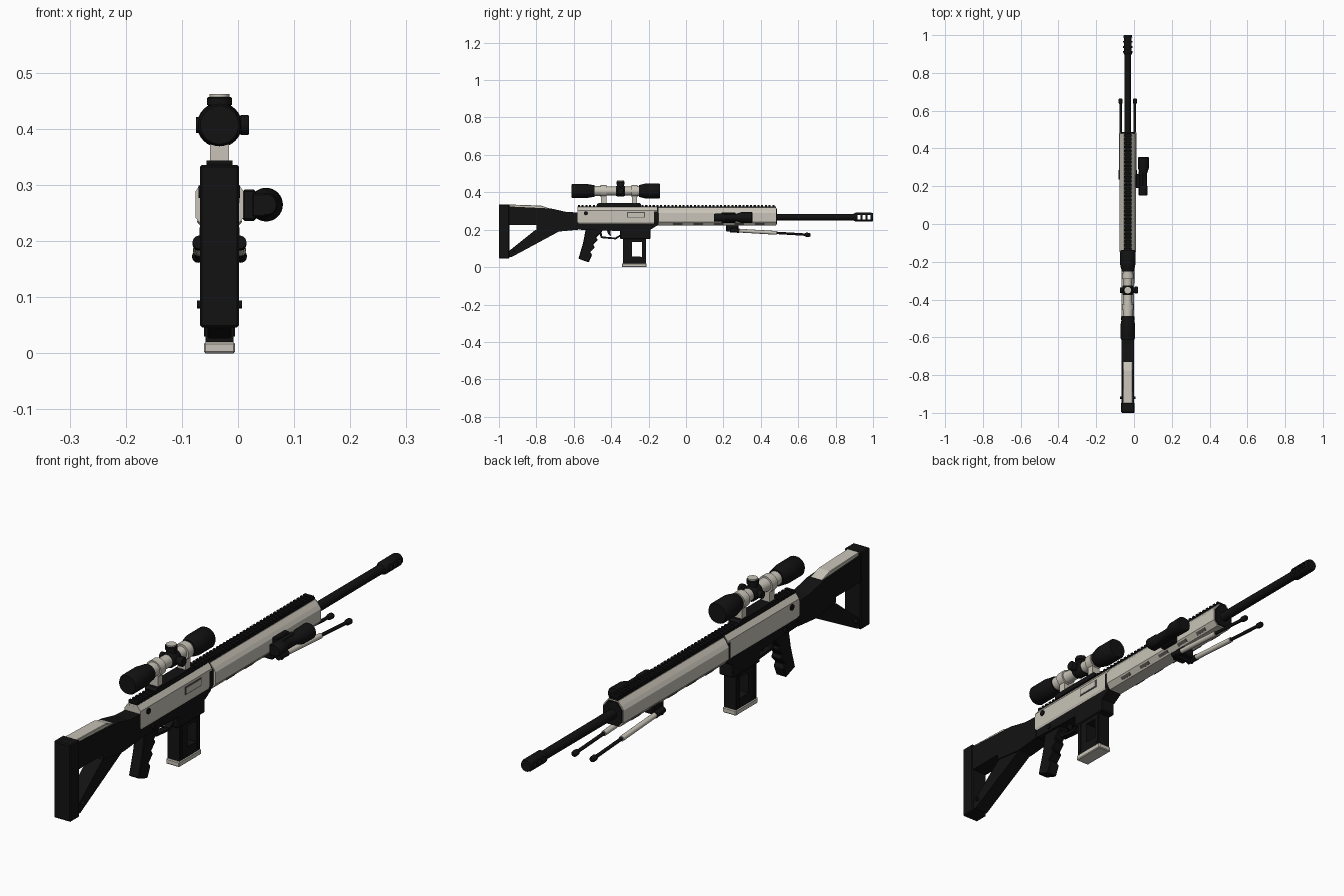
import bpy, bmesh, math
from mathutils import Vector, Matrix

cube = bpy.data.objects.get("Cube")
if cube:
    bpy.data.objects.remove(cube, do_unlink=True)

CX = -0.033      # bore line offset
BORE = 0.267     # barrel height
SIGHT = 0.407    # scope height


def material(name, rgb, rough=0.6):
    m = bpy.data.materials.new(name)
    m.diffuse_color = (*rgb, 1)
    m.use_nodes = True
    node = m.node_tree.nodes["Principled BSDF"]
    node.inputs["Base Color"].default_value = (*rgb, 1)
    node.inputs["Roughness"].default_value = rough
    return m


BLACK = material("matte black", (0.006, 0.006, 0.006))
CREAM = material("warm light grey", (0.58, 0.55, 0.48))
GREY = material("shadow grey", (0.1, 0.095, 0.085))
rounds = []


def finish(name, bm, mat, smooth=False):
    bmesh.ops.recalc_face_normals(bm, faces=bm.faces)
    me = bpy.data.meshes.new(name)
    bm.to_mesh(me)
    bm.free()
    me.materials.append(mat)
    ob = bpy.data.objects.new(name, me)
    bpy.context.collection.objects.link(ob)
    if smooth:
        rounds.append(ob)
    return ob


def sweep(name, points, step, mat, bevel=0):
    """Extrude a closed outline along a step vector."""
    bm = bmesh.new()
    face = bm.faces.new([bm.verts.new(p) for p in points])
    out = bmesh.ops.extrude_face_region(bm, geom=[face])
    moved = [v for v in out["geom"] if isinstance(v, bmesh.types.BMVert)]
    bmesh.ops.translate(bm, verts=moved, vec=step)
    if bevel:
        bmesh.ops.bevel(bm, geom=bm.edges[:], offset=bevel, segments=1, affect='EDGES')
    return finish(name, bm, mat)


def side(name, outline, half, mat, bevel=0, x=0):
    """Side outline (y, z) given a thickness across x."""
    return sweep(name, [(CX + x - half, y, z) for y, z in outline], (2 * half, 0, 0), mat, bevel)


def box(name, y0, y1, z0, z1, half, mat, bevel=0, x=0):
    return side(name, [(y0, z0), (y1, z0), (y1, z1), (y0, z1)], half, mat, bevel, x)


def section(name, half_profile, y0, y1, mat):
    """Mirrored cross-section (x, z) run along y."""
    loop = half_profile + [(-x, z) for x, z in reversed(half_profile)]
    return sweep(name, [(CX + x, y0, z) for x, z in loop], (0, y1 - y0, 0), mat)


def lathe(name, profile, origin, mat, axis=(0, 1, 0), n=32):
    """Spin (distance, radius) pairs round an axis."""
    bm = bmesh.new()
    turn = Vector((0, 0, 1)).rotation_difference(Vector(axis)).to_matrix()
    rings = []
    for d, r in profile:
        rings.append([bm.verts.new(Vector(origin) + turn @ Vector(
            (r * math.cos(a * math.tau / n), r * math.sin(a * math.tau / n), d))) for a in range(n)])
    for a, b in zip(rings, rings[1:]):
        for i in range(n):
            bm.faces.new((a[i], a[(i + 1) % n], b[(i + 1) % n], b[i]))
    bm.faces.new(rings[0])
    bm.faces.new(rings[-1])
    return finish(name, bm, mat, True)


def cut(target, cutters):
    for c in cutters:
        c.hide_render = True
        mod = target.modifiers.new("cut", 'BOOLEAN')
        mod.operation, mod.solver, mod.object = 'DIFFERENCE', 'EXACT', c
        bpy.context.view_layer.objects.active = target
        bpy.ops.object.modifier_apply(modifier=mod.name)
        bpy.data.objects.remove(c, do_unlink=True)


# Stock
box("butt_plate", -1, -0.945, 0.046, 0.336, 0.035, BLACK, 0.004)
side("stock_upper", [(-.96, .325), (-.72, .313), (-.64, .295), (-.575, .292), (-.575, .2),
                     (-.68, .19), (-.8, .205), (-.8, .225), (-.96, .225)], 0.032, BLACK)
side("stock_strut", [(-.97, .05), (-.93, .055), (-.68, .19), (-.76, .225), (-.81, .195),
                     (-.96, .075)], 0.028, BLACK)
side("cheek_rest", [(-.965, .315), (-.955, .335), (-.775, .329), (-.725, .312), (-.78, .308)],
     0.025, CREAM, 0.002)
lathe("sling_pin", [(-.04, .007), (.04, .007)], (CX, -.92, .087), BLACK, (1, 0, 0), 16)

# Receiver
section("upper_receiver", [(.018, .322), (.033, .303), (.033, .24), (.027, .225)], -.58, -.155, CREAM)
section("receiver_joint", [(.018, .318), (.034, .295), (.034, .24), (.026, .222)], -.17, -.148, BLACK)
side("lower_receiver", [(-.585, .24), (-.585, .215), (-.57, .2), (-.35, .193), (-.19, .2),
                        (-.155, .222), (-.155, .236), (-.19, .238)], 0.03, BLACK)
box("ejection_frame", -.315, -.22, .264, .294, .002, GREY, x=.033)
box("ejection_cover", -.311, -.224, .268, .290, .003, CREAM, x=.033)
lathe("receiver_pin", [(-.037, .011), (.037, .011)], (CX, -.535, .288), BLACK, (1, 0, 0), 16)
lathe("selector", [(-.036, .009), (.036, .009)], (CX, -.5, .215), BLACK, (1, 0, 0), 12)

# Grip and trigger
side("pistol_grip", [(-.535, .21), (-.55, .13), (-.575, .045), (-.52, .025), (-.502, .065),
                     (-.512, .08), (-.487, .105), (-.497, .12), (-.472, .145), (-.48, .158),
                     (-.44, .2)], 0.021, BLACK, 0.003)
side("trigger_guard", [(-.47, .2), (-.455, .155), (-.375, .148), (-.35, .165), (-.35, .175),
                       (-.378, .158), (-.447, .164), (-.455, .2)], 0.012, BLACK)
side("trigger", [(-.425, .2), (-.415, .175), (-.4, .165), (-.404, .18), (-.405, .2)], 0.005, BLACK)

# Magazine
box("magazine_well", -.352, -.19, .15, .21, 0.03, BLACK, 0.004)
magazine = box("magazine", -.337, -.215, .018, .17, 0.025, BLACK)
cut(magazine, [side("magazine_window", [(-.288, .058), (-.235, .055), (-.235, .135), (-.288, .135)],
                    0.06, BLACK)])
for y in (-.325, -.227):
    box("magazine_rib", y - .006, y + .006, .03, .15, 0.028, BLACK)
box("magazine_base", -.343, -.21, 0, .02, 0.028, CREAM, 0.003)

# Handguard with slots on the lower facets
section("handguard", [(.02, .318), (.034, .302), (.043, .288), (.043, .242), (.026, .222)],
        -.148, .48, CREAM)
section("handguard_cap", [(.018, .314), (.038, .288), (.038, .242), (.024, .227)], .47, .486, BLACK)
for s in (-1, 1):
    for i in range(5):
        y = -.07 + i * .11
        low, high = Vector((.0305 * s, 0, .2273)), Vector((.0385 * s, 0, .2367))
        out = Vector((.0022 * s, 0, -.0018))
        pts = [low - out, high - out, high + out, low + out]
        sweep("handguard_slot", [(CX + p.x, y, p.z) for p in pts], (0, .05, 0), GREY)

# Toothed rail
box("rail_base", -.58, .48, .312, .325, 0.018, BLACK)
for i in range(53):
    y = -.578 + i * .02
    box("rail_tooth", y, y + .011, .322, .333, 0.019, BLACK)

# Barrel and muzzle brake
lathe("barrel", [(.45, .018), (.91, .017)], (CX, 0, BORE), BLACK, n=24)
brake = lathe("muzzle_brake", [(.895, .018), (.907, .024), (.99, .024), (1, .021)],
              (CX, 0, BORE), BLACK, n=24)
cut(brake, [box("brake_slot", y, y + .017, BORE - .012, BORE + .012, 0.05, BLACK)
            for y in (.916, .943, .97)])

# Scope
axis = (CX, 0, SIGHT)
lathe("scope_tube", [(-.5, .026), (-.43, .026), (-.41, .023), (-.29, .023), (-.27, .026), (-.23, .026)],
      axis, CREAM)
lathe("eyepiece", [(-.612, .034), (-.605, .038), (-.53, .038), (-.51, .034), (-.488, .031)], axis, BLACK)
lathe("objective", [(-.252, .031), (-.23, .037), (-.215, .04), (-.145, .04), (-.138, .036)], axis, BLACK)
lathe("turret_collar", [(-.375, .025), (-.368, .029), (-.332, .029), (-.325, .025)], axis, BLACK)
turret = (CX, -.35, SIGHT)
lathe("top_turret", [(0, .018), (.034, .018), (.036, .022), (.048, .022), (.05, .02)], turret, BLACK, (0, 0, 1))
lathe("top_turret_cap", [(.046, .018), (.055, .018)], turret, CREAM, (0, 0, 1))
lathe("side_turret", [(-.042, .014), (.036, .014), (.038, .018), (.05, .018), (.053, .016)],
      turret, BLACK, (1, 0, 0))
for y in (-.44, -.275):
    lathe("scope_ring", [(y - .016, .031), (y + .016, .031)], axis, CREAM)
    box("scope_post", y - .014, y + .014, .338, .385, 0.017, CREAM)
side("scope_mount", [(-.475, .325), (-.24, .325), (-.24, .337), (-.25, .344), (-.465, .344),
                     (-.475, .337)], 0.023, BLACK)

# Side lamp
lamp = (.05, 0, .265)
lathe("lamp_body", [(.15, .018), (.155, .021), (.2, .021), (.205, .018), (.265, .018),
                    (.295, .029), (.35, .03), (.355, .026)], lamp, BLACK)
box("lamp_clamp", .19, .265, .236, .292, 0.012, BLACK, 0.004, x=.053)
box("lamp_bracket", .15, .28, .243, .285, 0.012, BLACK, 0.003, x=.07)

# Folded bipod
box("bipod_block", .215, .28, .19, .226, 0.026, BLACK, 0.004)
lathe("bipod_hinge", [(-.044, .011), (.044, .011)], (CX, .25, .195), BLACK, (1, 0, 0), 16)
for s in (-1, 1):
    start = Vector((CX + .036 * s, .235, .198))
    run = Vector((CX + .038 * s, .665, .172)) - start
    aim = run.normalized()
    lathe("bipod_leg_upper", [(.03, .01), (.25, .01)], start, CREAM, aim, 16)
    lathe("bipod_leg_lower", [(.24, .0065), (.41, .0065)], start, BLACK, aim, 12)
    lathe("bipod_collar", [(0, .012), (.05, .012)], start, BLACK, aim, 16)
    lathe("bipod_foot", [(.4, .007), (.408, .011), (.425, .011), (.431, .007)], start, BLACK, aim, 16)

# Smooth shading on the round parts
bpy.ops.object.select_all(action='DESELECT')
for ob in rounds:
    ob.select_set(True)
bpy.context.view_layer.objects.active = rounds[0]
bpy.ops.object.shade_smooth_by_angle(angle=math.radians(35))
